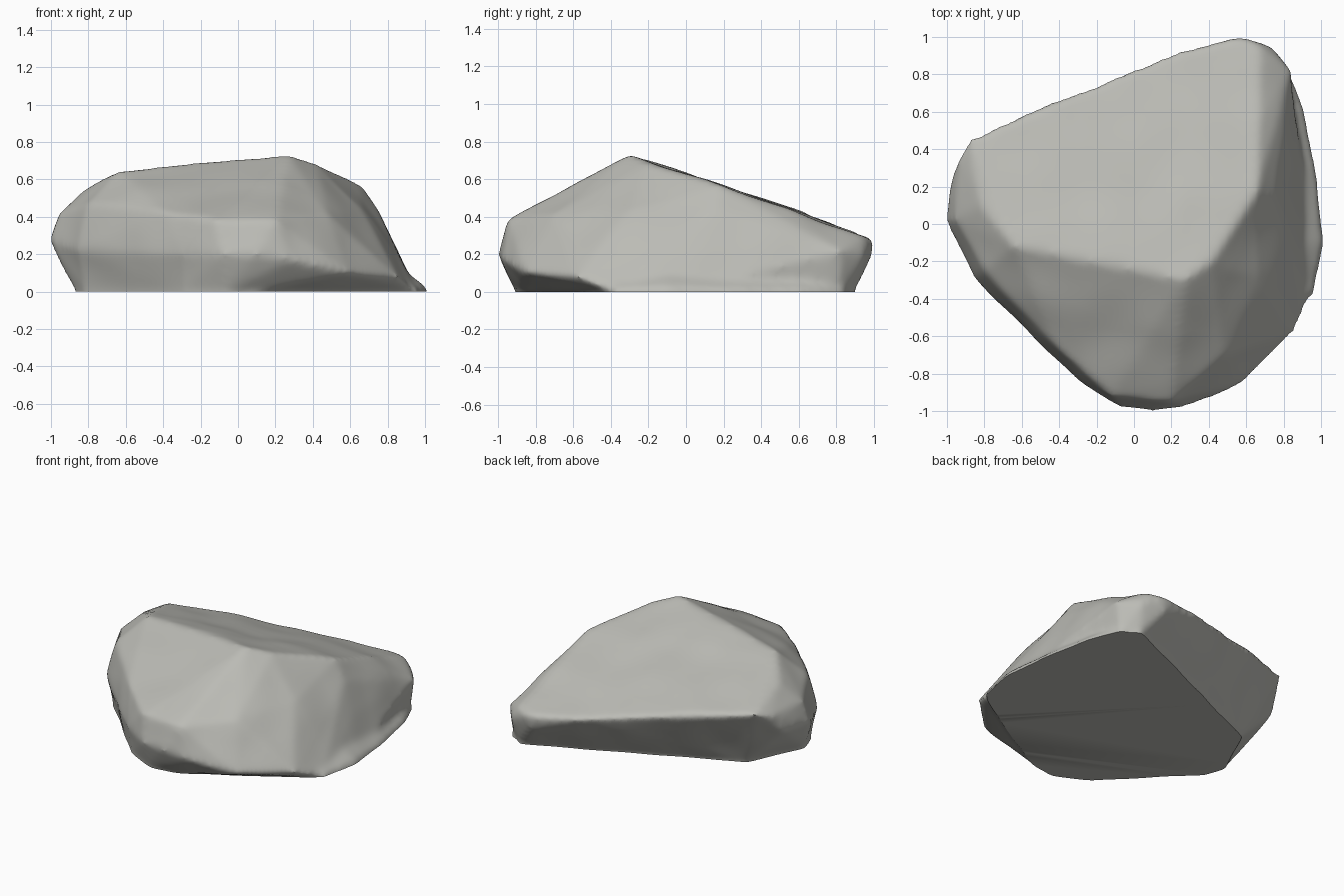
import bpy, bmesh, math
from mathutils import Vector, noise

cube = bpy.data.objects.get("Cube")
if cube:
    bpy.data.objects.remove(cube)

stone = bpy.data.materials.new("warm_grey_stone")
stone.use_nodes = True
stone.diffuse_color = (0.5, 0.5, 0.465, 1)
bsdf = stone.node_tree.nodes["Principled BSDF"]
bsdf.inputs["Base Color"].default_value = stone.diffuse_color
bsdf.inputs["Roughness"].default_value = 0.9

# Sloping upper face and its ridge
crown = [(-.88, .46, .46), (-.94, .36, .43), (-.82, .1, .55), (-.64, -.12, .645),
         (0, -.19, .695), (.27, -.3, .73), (.42, -.2, .69), (.66, .18, .565),
         (.67, .55, .445), (.67, .95, .29), (.57, 1.0, .27), (.22, .92, .31), (-.4, .65, .41)]
# Shoulder where the front slope meets the steep walls
shoulder = [(-.96, .02, .42), (-.8, -.25, .47), (-.4, -.68, .43), (-.12, -.92, .38),
            (.2, -.95, .38), (.48, -.7, .41), (.66, -.3, .43), (.75, .15, .44)]
# Widest belt of the walls
belt = [(-1.01, .02, .27), (-.97, .26, .29), (-.86, -.29, .22), (-.3, -.84, .2),
        (-.08, -.98, .2), (.1, -1.0, .2), (.28, -.98, .17), (.59, -.85, .1),
        (.86, -.58, .08), (.85, .1, .23), (.84, .82, .22), (.73, .95, .2), (.56, .98, .18)]
# Foot, tucked in under the back, left and front right
foot = [(-.68, .28), (-.87, -.12), (-.82, -.26), (-.3, -.79), (-.06, -.91), (.1, -.88),
        (.95, -.38), (.95, 0), (.81, .82), (.7, .9)]
ledge = [(.96, -.38), (1.005, -.1), (.98, .25), (.91, .6), (.81, .85)]


def add_hull(bm, points):
    verts = [bm.verts.new(p) for p in points]
    hull = bmesh.ops.convex_hull(bm, input=verts)
    junk = [g for g in hull["geom_interior"] if isinstance(g, bmesh.types.BMVert)]
    bmesh.ops.delete(bm, geom=junk, context='VERTS')


# Main mass, a plug below the ground and a low outward-sloping ledge
bm = bmesh.new()
add_hull(bm, crown + shoulder + belt + [(x, y, 0) for x, y in foot])
add_hull(bm, [(x, y, z) for x, y in foot for z in (-.12, .01)])
add_hull(bm, [(x, y, z) for x, y in ledge for z in (-.12, .015)]
         + [(x - .14, y, .13) for x, y in ledge])
mesh = bpy.data.meshes.new("rock")
bm.to_mesh(mesh)
bm.free()
rock = bpy.data.objects.new("rock", mesh)
bpy.context.collection.objects.link(rock)

# Fuse and soften the mass
remesh = rock.modifiers.new("fuse", 'REMESH')
remesh.mode = 'VOXEL'
remesh.voxel_size = 0.02
soften = rock.modifiers.new("soften", 'SMOOTH')
soften.factor = 0.5
soften.iterations = 12
bpy.context.view_layer.update()
result = rock.evaluated_get(bpy.context.evaluated_depsgraph_get())
bm = bmesh.new()
bm.from_mesh(result.to_mesh())
result.to_mesh_clear()
rock.modifiers.clear()

# Gentle weathering, then a flat cut for the underside
bm.normal_update()
for v in bm.verts:
    v.co += v.normal * 0.012 * noise.noise(v.co * 3.5)
cut = bmesh.ops.bisect_plane(bm, geom=bm.verts[:] + bm.edges[:] + bm.faces[:],
                             plane_co=Vector((0, 0, 0)), plane_no=Vector((0, 0, 1)),
                             clear_inner=True)
rim = [g for g in cut["geom_cut"] if isinstance(g, bmesh.types.BMEdge)]
bmesh.ops.contextual_create(bm, geom=rim)
bmesh.ops.recalc_face_normals(bm, faces=bm.faces[:])
bm.to_mesh(mesh)
bm.free()

mesh.materials.clear()
mesh.materials.append(stone)
for p in mesh.polygons:
    p.material_index = 0
for o in bpy.context.selected_objects:
    o.select_set(False)
rock.select_set(True)
bpy.context.view_layer.objects.active = rock
bpy.ops.object.shade_smooth_by_angle(angle=math.radians(40))
